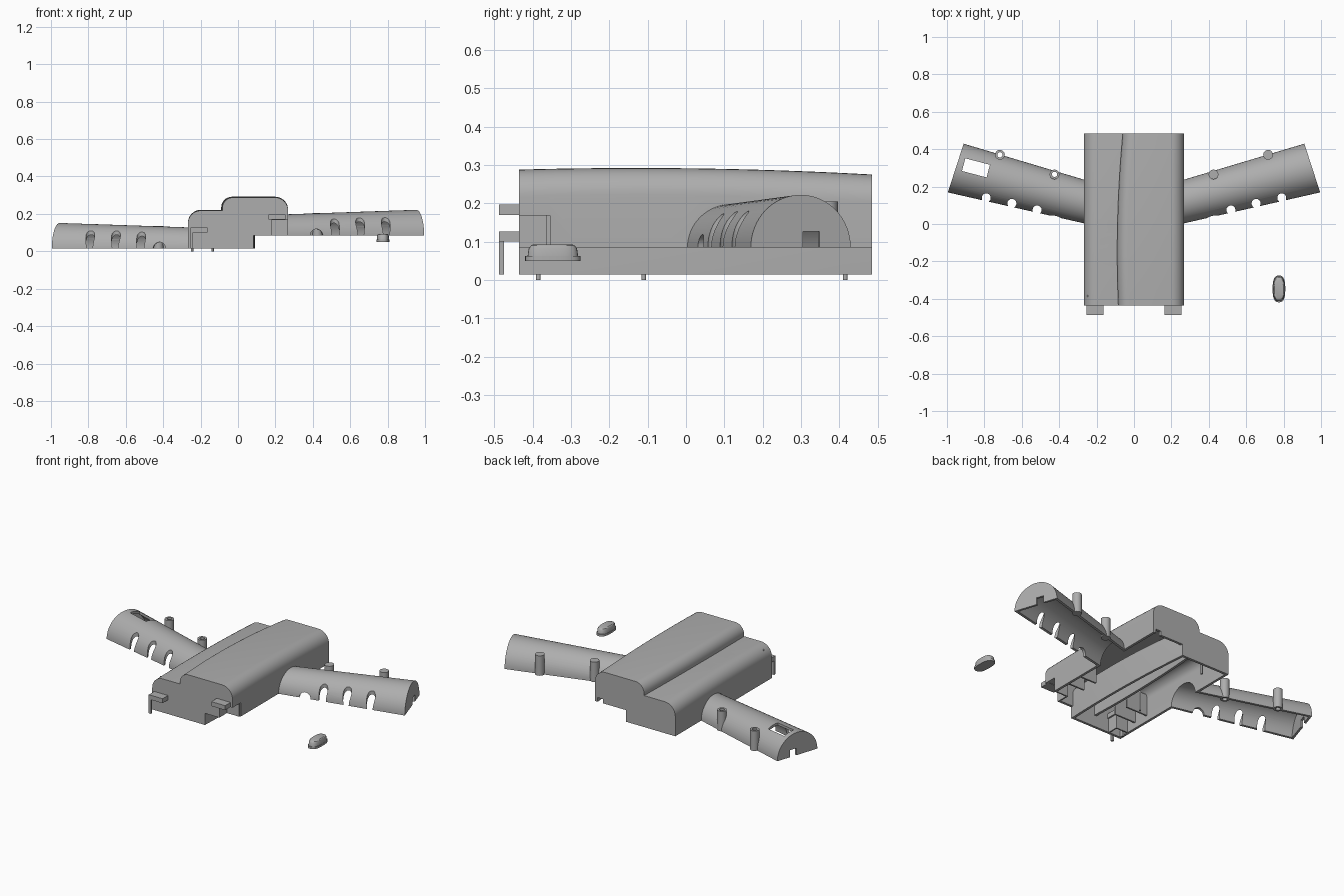
import bpy, bmesh, math
from mathutils import Vector, Matrix

if bpy.data.objects.get("Cube"):
    bpy.data.objects.remove(bpy.data.objects["Cube"], do_unlink=True)

grey = bpy.data.materials.new("matte grey")
grey.use_nodes = True
COL = (0.42, 0.42, 0.42, 1)
grey.diffuse_color = COL
for node in grey.node_tree.nodes:
    if node.type == 'BSDF_PRINCIPLED':
        node.inputs["Base Color"].default_value = COL

BASE = 0.085          # open rim height of the upper shell
DROP = 0.07           # the other shell sits lower
WALL = 0.015
AXIS = math.radians(14.7)


def finish(name, bm, side=1):
    """Turn a bmesh into an object; side -1 mirrors it and lowers it."""
    if side < 0:
        for v in bm.verts:
            v.co = Vector((-v.co.x, v.co.y, v.co.z - DROP))
    bmesh.ops.recalc_face_normals(bm, faces=bm.faces[:])
    me = bpy.data.meshes.new(name)
    bm.to_mesh(me)
    bm.free()
    me.materials.append(grey)
    ob = bpy.data.objects.new(name, me)
    bpy.context.scene.collection.objects.link(ob)
    return ob


def loft(name, rings, side=1):
    bm = bmesh.new()
    rows = [[bm.verts.new(p) for p in ring] for ring in rings]
    n = len(rows[0])
    for a, b in zip(rows, rows[1:]):
        for i in range(n):
            j = (i + 1) % n
            bm.faces.new((a[i], a[j], b[j], b[i]))
    bm.faces.new(rows[0])
    bm.faces.new(rows[-1])
    return finish(name, bm, side)


def box(name, x, y, z, side=1, turn=0.0):
    bm = bmesh.new()
    c = Vector(((x[0] + x[1]) / 2, (y[0] + y[1]) / 2, (z[0] + z[1]) / 2))
    size = (x[1] - x[0], y[1] - y[0], z[1] - z[0], 1)
    m = Matrix.Translation(c) @ Matrix.Rotation(turn, 4, 'Z') @ Matrix.Diagonal(size)
    bmesh.ops.create_cube(bm, size=1, matrix=m)
    return finish(name, bm, side)


def rod(name, centre, r, depth, side=1, rot=None):
    bm = bmesh.new()
    m = Matrix.Translation(centre) @ (rot or Matrix.Identity(4))
    bmesh.ops.create_cone(bm, cap_ends=True, segments=32, radius1=r, radius2=r,
                          depth=depth, matrix=m)
    return finish(name, bm, side)


def combine(ob, other, op):
    """Apply a boolean and discard the second object."""
    mod = ob.modifiers.new("cut", 'BOOLEAN')
    mod.object, mod.operation, mod.solver = other, op, 'EXACT'
    dg = bpy.context.evaluated_depsgraph_get()
    me = bpy.data.meshes.new_from_object(ob.evaluated_get(dg))
    ob.modifiers.clear()
    ob.data = me
    bpy.data.objects.remove(other, do_unlink=True)


def smooth(ob):
    bpy.ops.object.select_all(action='DESELECT')
    ob.select_set(True)
    bpy.context.view_layer.objects.active = ob
    bpy.ops.object.shade_smooth_by_angle(angle=math.radians(30))


def body_rings(t, floor):
    """Rounded, slightly bowed housing sections, inset by t."""
    y0, y1, rings = -0.435 + t, 0.485 - t, []
    for k in range(13):
        y = y0 + (y1 - y0) * k / 12
        top = 0.292 - 0.045 * (y + 0.13) ** 2 - t
        xi = -0.09 + 0.075 * (y + 0.15) ** 2 + t
        xo = 0.268 - t
        ring = [(xi, y, floor)]
        for r, cx, start in ((0.058 - t, xi + 0.058 - t, 180), (0.07 - t, xo - 0.07 + t, 90)):
            for i in range(9):
                a = math.radians(start - 90 * i / 8)
                ring.append((cx + r * math.cos(a), y, top - r + r * math.sin(a)))
        ring.append((xo, y, floor))
        rings.append(ring)
    return rings


def arm_centre(x):
    return 0.12 + (x - 0.27) * math.tan(AXIS)


def arm_rings(x0, x1, t, floor):
    """Tapered half tube leaning back from the housing."""
    rings = []
    for x, turn in ((x0, AXIS), (x1, math.radians(18))):
        r = 0.113 + (x - 0.27) * 0.035 - t
        ring = []
        for i in range(33):
            a = math.pi * i / 32
            w = r * math.cos(a)
            ring.append((x - w * math.sin(turn), arm_centre(x) + w * math.cos(turn),
                         BASE + r * math.sin(a)))
        for p in (ring[-1], ring[0]):
            if floor < BASE:
                ring.append((p[0], p[1], floor))
        rings.append(ring)
    return rings


LOW = BASE - 0.03
for side, name in ((1, "upper_shell"), (-1, "lower_shell")):
    # hollow housing with hollow half-tube arm
    shell = loft(name, body_rings(0, BASE), side)
    combine(shell, loft("arm", arm_rings(0.2, 0.953, 0, BASE), side), 'UNION')
    combine(shell, loft("body_hollow", body_rings(WALL, LOW), side), 'DIFFERENCE')
    combine(shell, loft("arm_hollow", arm_rings(0.21, 0.94, WALL, LOW), side), 'DIFFERENCE')

    # screw posts at the rear of the arm
    for x, y in ((0.425, 0.265), (0.717, 0.37)):
        combine(shell, rod("post", (x, y, BASE + 0.06), 0.026, 0.12, side), 'UNION')
        if side < 0:
            combine(shell, rod("bore", (x, y, BASE + 0.06), 0.014, 0.3, side), 'DIFFERENCE')

    # finger holes along the front edge and an arch near the housing
    for x, y in ((0.518, 0.075), (0.653, 0.11), (0.79, 0.14)):
        combine(shell, rod("finger_hole", (x, y, BASE + 0.05), 0.024, 0.4, side), 'DIFFERENCE')
    lie = Matrix.Rotation(AXIS, 4, 'Z') @ Matrix.Rotation(math.pi / 2, 4, 'X')
    combine(shell, rod("arch", (0.42, 0.04, BASE), 0.034, 0.09, side, lie), 'DIFFERENCE')

    # cable notch at the arm end, front corner slot, back notch
    combine(shell, box("end_notch", (0.9, 1.0), (0.305, 0.35), (LOW, BASE + 0.042), side, AXIS),
            'DIFFERENCE')
    combine(shell, box("corner_slot", (0.18, 0.3), (-0.46, -0.355), (LOW, 0.168), side),
            'DIFFERENCE')
    combine(shell, box("back_notch", (0.215, 0.25), (0.46, 0.5), (LOW, BASE + 0.025), side),
            'DIFFERENCE')

    if side < 0:
        # display window and indicator holes
        combine(shell, box("window", (0.777, 0.913), (0.265, 0.335), (0.1, 0.4), side, -0.0 + AXIS),
                'DIFFERENCE')
        for i in range(5):
            combine(shell, rod("indicator", (0.165, -0.205 + 0.055 * i, 0.28), 0.008, 0.1, side),
                    'DIFFERENCE')
    smooth(shell)

    # front hook plate and slot lining
    box(name + "_hook", (0.163, 0.255), (-0.487, -0.36), (0.17, 0.197), side)
    box(name + "_slot_side", (0.172, 0.18), (-0.425, -0.355), (BASE, 0.17), side)
    box(name + "_slot_back", (0.172, 0.262), (-0.363, -0.355), (BASE, 0.17), side)

    # inner tray walls
    for i, y in enumerate((-0.3, -0.2)):
        box(f"{name}_tray_wall_{i + 1}", (0.11, 0.258), (y, y + 0.01), (0.12, 0.25), side)

# hanging clip below the lower hook
box("clip_leg", (-0.255, -0.24), (-0.487, -0.475), (0.015, 0.105))
box("clip_shelf", (-0.255, -0.18), (-0.487, -0.43), (0.104, 0.125))

# locating pins under the lower shell
for i, (x, y) in enumerate(((-0.245, -0.385), (-0.135, -0.11), (-0.135, 0.415))):
    smooth(rod(f"pin_{i + 1}", (x, y, 0.1), 0.006, 0.2))

# separate oval push button with a flange
rings = []
for z, rx, ry in ((0.05, 0.034, 0.072), (0.062, 0.034, 0.072), (0.062, 0.032, 0.066),
                  (0.082, 0.031, 0.063), (0.09, 0.028, 0.057), (0.093, 0.024, 0.05)):
    ring = []
    for i in range(32):
        c, s = math.cos(math.tau * i / 32), math.sin(math.tau * i / 32)
        ring.append((0.775 + rx * math.copysign(abs(c) ** 0.75, c),
                     -0.347 + ry * math.copysign(abs(s) ** 0.75, s), z))
    rings.append(ring)
smooth(loft("push_button", rings))
